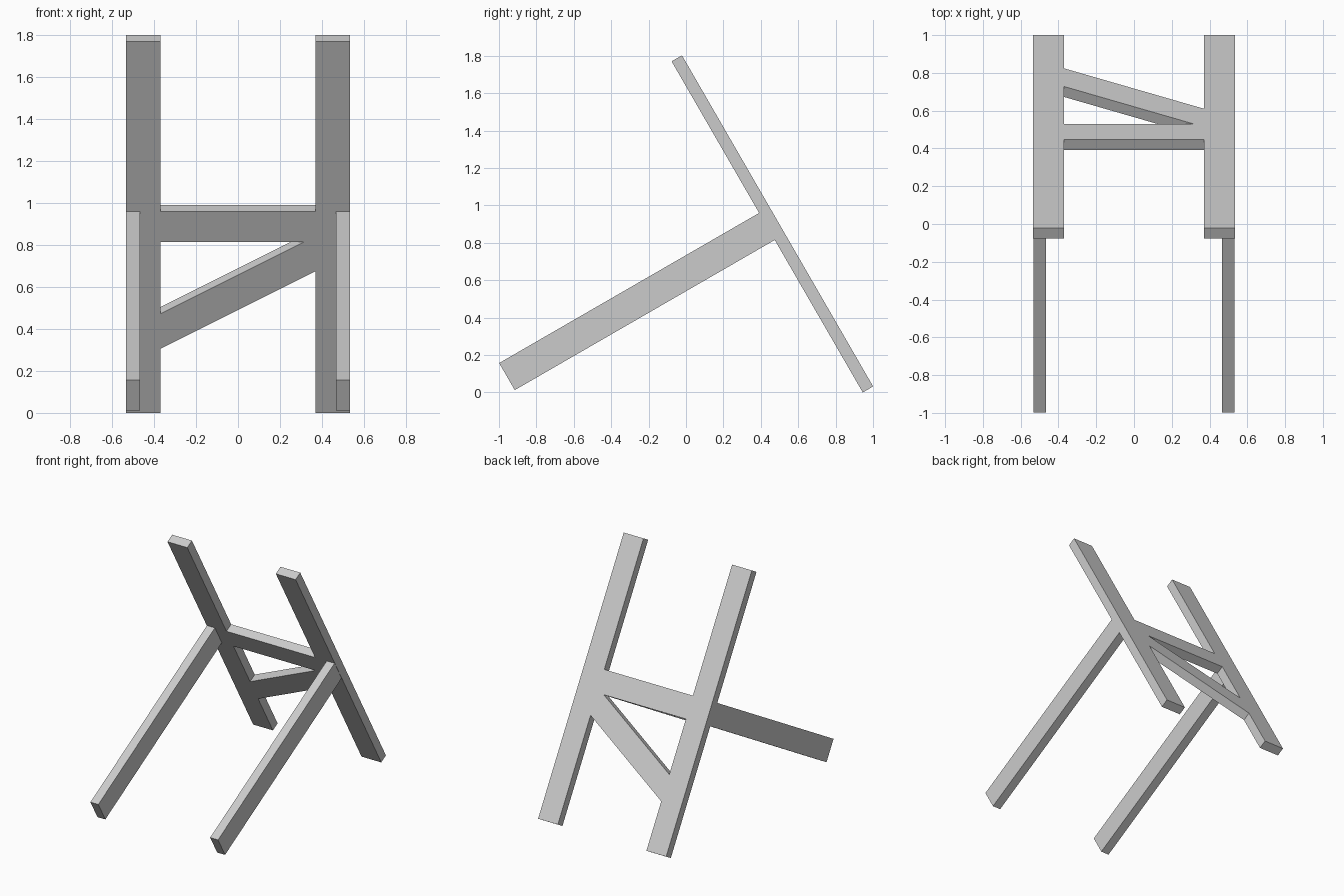
import bpy, bmesh, math

if "Cube" in bpy.data.objects:
    bpy.data.objects.remove(bpy.data.objects["Cube"])

TILT = math.radians(30)      # lean of the whole frame about x
ORIGIN = (0, 0.945, 0)       # lower front edge of the posts
THICK = 0.064
INNER, OUTER = 0.37, 0.535   # post sides
LENGTH = 2.044
RAIL_LOW, RAIL_HIGH = 0.941, 1.108


def prism(name, outline, y0, y1, mirror=False):
    """Extrude an (x, z) outline from y0 to y1 in the leaning frame."""
    bm = bmesh.new()
    face = bm.faces.new([bm.verts.new((x, y0, z)) for x, z in outline])
    moved = bmesh.ops.extrude_face_region(bm, geom=[face])["geom"]
    bmesh.ops.translate(bm, vec=(0, y1 - y0, 0),
                        verts=[v for v in moved if isinstance(v, bmesh.types.BMVert)])
    bmesh.ops.recalc_face_normals(bm, faces=bm.faces)
    mesh = bpy.data.meshes.new(name)
    bm.to_mesh(mesh)
    bm.free()
    obj = bpy.data.objects.new(name, mesh)
    bpy.context.collection.objects.link(obj)
    obj.location = ORIGIN
    obj.rotation_euler.x = TILT
    if mirror:
        obj.modifiers.new("Mirror", "MIRROR").use_clip = False
    return obj


def rect(x0, x1, z0, z1):
    return [(x0, z0), (x1, z0), (x1, z1), (x0, z1)]


# Pair of long leaning posts
prism("posts", rect(INNER, OUTER, 0, LENGTH), 0, THICK, mirror=True)

# Pair of front legs, square to the posts
prism("front_legs", rect(0.467, 0.533, RAIL_LOW, RAIL_HIGH), -1.605, 0, mirror=True)

# Horizontal rail between the posts
prism("cross_rail", rect(-INNER, INNER, RAIL_LOW, RAIL_HIGH), 0, THICK)

# Diagonal brace, cut off where it meets the rail and the post
slope = math.tan(math.radians(30))
low, high = 0.353, 0.545
prism("diagonal_brace", [
    (-INNER, low),
    (INNER, low + 2 * INNER * slope),
    (INNER, RAIL_LOW),
    (-INNER + (RAIL_LOW - high) / slope, RAIL_LOW),
    (-INNER, high),
], 0, THICK)
